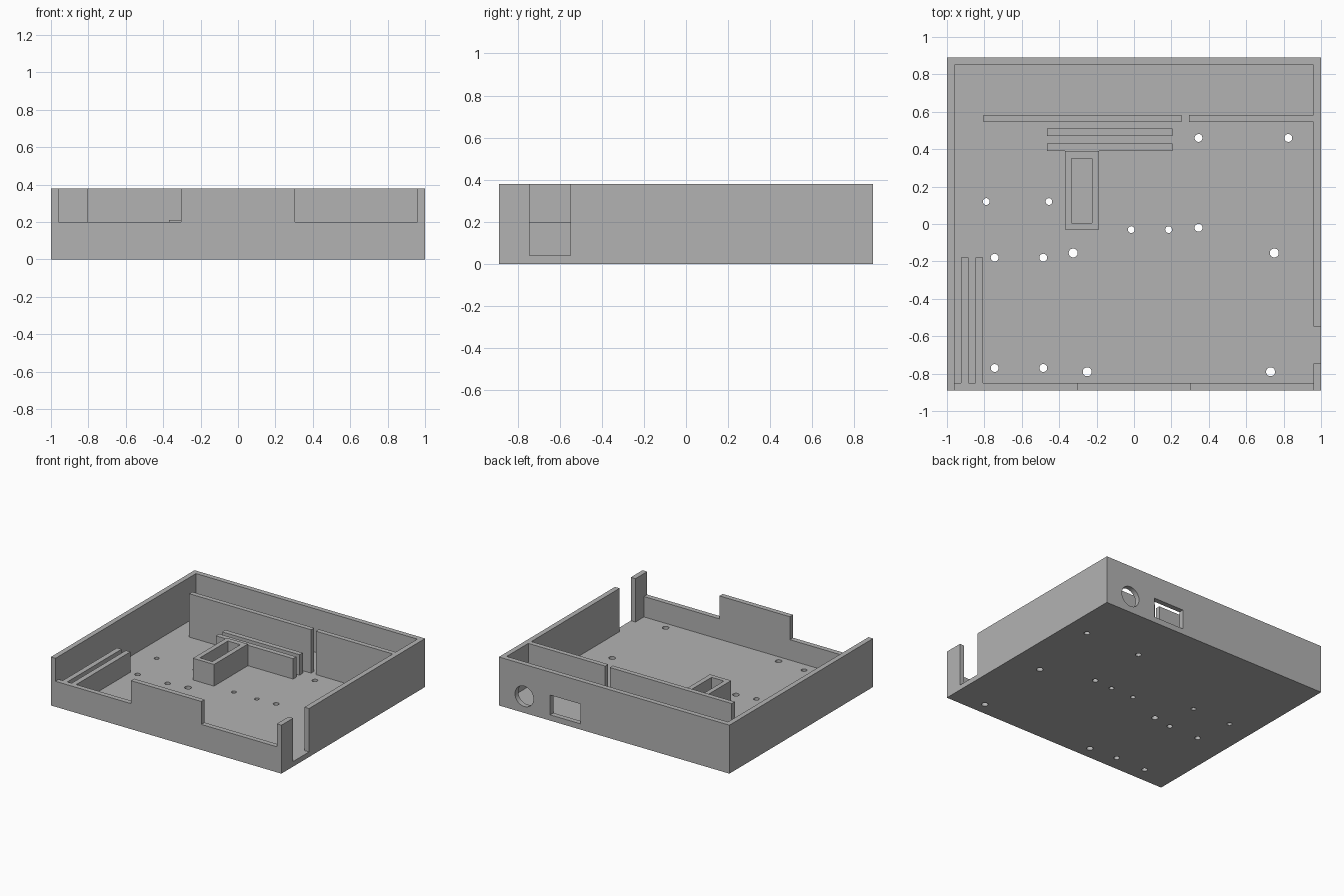
import bpy, bmesh
from mathutils import Matrix, Vector

cube = bpy.data.objects.get("Cube")
if cube:
    bpy.data.objects.remove(cube, do_unlink=True)

grey = bpy.data.materials.new("plain_grey")
grey.use_nodes = True
colour = (0.45, 0.45, 0.45, 1)
grey.diffuse_color = colour
grey.node_tree.nodes["Principled BSDF"].inputs["Base Color"].default_value = colour

W, D, H = 1.0, 0.89, 0.38      # half width, half depth, height
T = 0.04                       # wall and floor thickness
LOW = 0.2                      # height of low walls and ribs
FAR = 0.5                      # above the rim, for cutters


def add_box(bm, x0, x1, y0, y1, z0, z1):
    size = Vector((x1 - x0, y1 - y0, z1 - z0))
    centre = Vector((x0 + x1, y0 + y1, z0 + z1)) / 2
    bmesh.ops.create_cube(bm, size=1, matrix=Matrix.Translation(centre) @ Matrix.Diagonal(size.to_4d()))


def add_rod(bm, centre, radius, length, turn=None):
    matrix = Matrix.Translation(centre) @ (turn or Matrix())
    bmesh.ops.create_cone(bm, cap_ends=True, segments=32, radius1=radius,
                          radius2=radius, depth=length, matrix=matrix)


def finish(bm, name):
    mesh = bpy.data.meshes.new(name)
    bm.to_mesh(mesh)
    bm.free()
    mesh.materials.append(grey)
    obj = bpy.data.objects.new(name, mesh)
    bpy.context.scene.collection.objects.link(obj)
    return obj


def box(name, *bounds):
    bm = bmesh.new()
    add_box(bm, *bounds)
    return finish(bm, name)


def cut(target, cutter):
    cutter.hide_render = True
    mod = target.modifiers.new("cut", 'BOOLEAN')
    mod.operation = 'DIFFERENCE'
    mod.solver = 'EXACT'
    mod.object = cutter
    bpy.context.view_layer.objects.active = target
    bpy.ops.object.modifier_apply(modifier=mod.name)
    bpy.data.objects.remove(cutter, do_unlink=True)


# Open tray with low front sections and a side notch
tray = box("tray", -W, W, -D, D, 0, H)
ix, iy = W - T, D - T
cut(tray, box("cavity_cutter", -ix, ix, -iy, iy, T, FAR))
for x0, x1 in ((-ix, -0.305), (0.305, ix)):
    cut(tray, box("front_cutter", x0, x1, -D - 0.1, -iy + 0.1, LOW, FAR))
cut(tray, box("notch_cutter", ix - 0.1, W + 0.1, -0.745, -0.548, T, FAR))

# Rear openings: rectangular socket and round socket
cut(tray, box("socket_cutter", 0.29, 0.555, iy - 0.1, D + 0.1, T + 0.005, LOW))
bm = bmesh.new()
add_rod(bm, (0.78, D, 0.13), 0.08, 0.3, Matrix.Rotation(1.5707963, 4, 'X'))
cut(tray, finish(bm, "round_socket_cutter"))

# Screw holes through the floor, grouped by radius
holes = {
    0.018: [(-0.79, 0.12), (-0.455, 0.12), (-0.015, -0.03), (0.185, -0.03)],
    0.021: [(0.345, 0.46), (0.825, 0.46), (0.345, -0.02), (-0.745, -0.18),
            (-0.485, -0.18), (-0.745, -0.77), (-0.485, -0.77)],
    0.024: [(-0.325, -0.155), (0.75, -0.155), (-0.25, -0.79), (0.73, -0.79)],
}
bm = bmesh.new()
for radius, spots in holes.items():
    for x, y in spots:
        add_rod(bm, (x, y, T / 2), radius, 0.2)
cut(tray, finish(bm, "screw_hole_cutter"))

# Full-height rear partition in two lengths
box("rear_partition_long", -0.805, 0.253, 0.545, 0.583, T, H)
box("rear_partition_short", 0.293, ix, 0.545, 0.583, T, H)

# Pair of ribs holding a board in the middle
for i, y in enumerate((0.39, 0.47)):
    box(f"board_rib_{i + 1}", -0.465, 0.205, y, y + T, T, LOW)

# Pair of ribs along the side wall
for i, x in enumerate((-0.925, -0.848)):
    box(f"side_rib_{i + 1}", x, x + T, -iy, -0.178, T, LOW)

# Open rectangular pocket
pocket = box("pocket", -0.37, -0.187, -0.03, 0.39, T, 0.21)
cut(pocket, box("pocket_cutter", -0.333, -0.225, 0.005, 0.35, 0, FAR))

# Smooth the round holes only
bpy.ops.object.select_all(action='DESELECT')
tray.select_set(True)
bpy.context.view_layer.objects.active = tray
bpy.ops.object.shade_smooth_by_angle()
